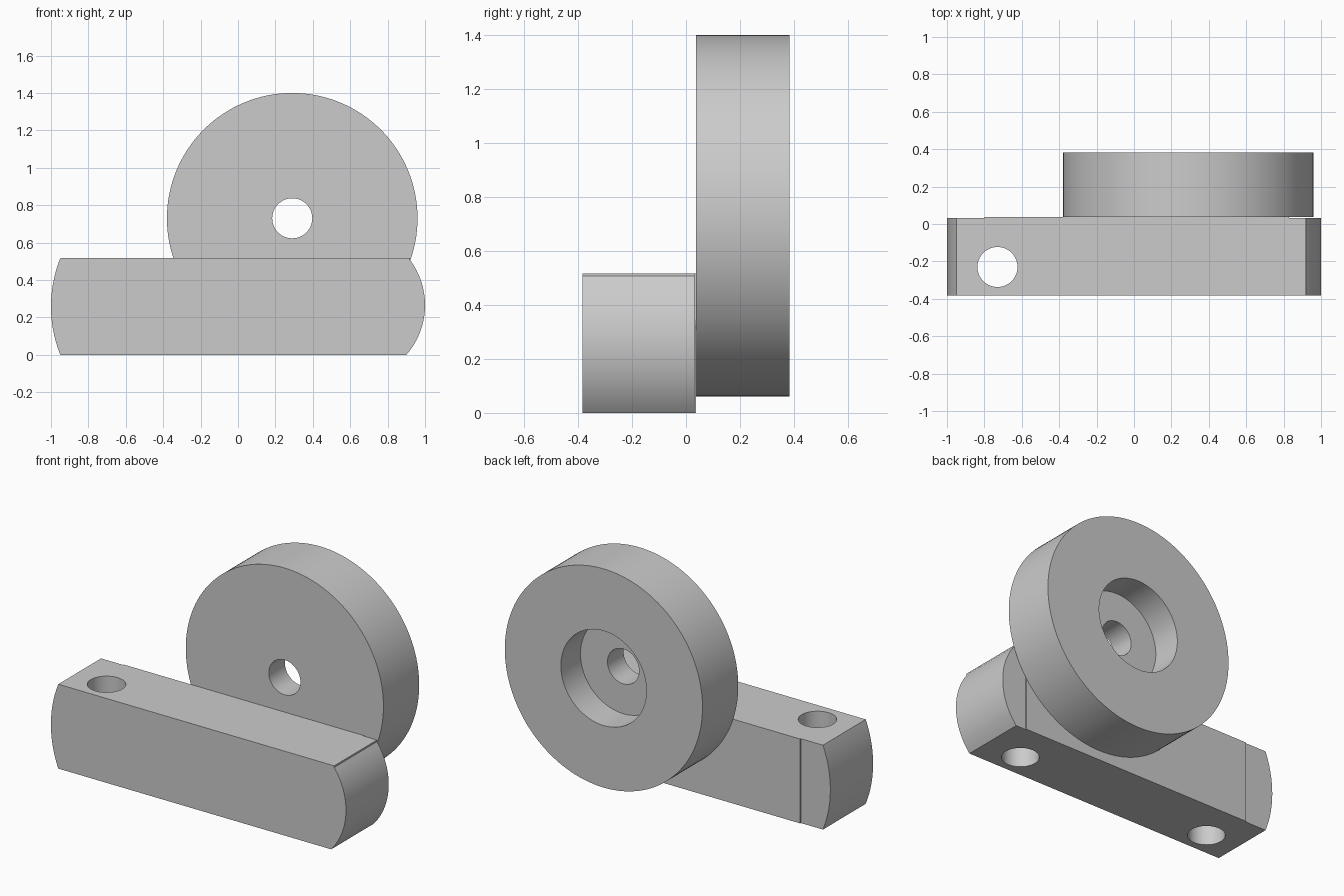
import bpy
import bmesh
import math
from mathutils import Matrix, Vector

if "Cube" in bpy.data.objects:
    bpy.data.objects.remove(bpy.data.objects["Cube"], do_unlink=True)

grey = bpy.data.materials.new("light_grey")
grey.use_nodes = True
grey.diffuse_color = (0.6, 0.6, 0.6, 1)
grey.node_tree.nodes["Principled BSDF"].inputs["Base Color"].default_value = (0.6, 0.6, 0.6, 1)


def make_object(name, bm):
    bmesh.ops.recalc_face_normals(bm, faces=bm.faces)
    mesh = bpy.data.meshes.new(name)
    bm.to_mesh(mesh)
    bm.free()
    mesh.materials.append(grey)
    obj = bpy.data.objects.new(name, mesh)
    bpy.context.collection.objects.link(obj)
    return obj


def smooth(obj):
    bpy.ops.object.select_all(action='DESELECT')
    obj.select_set(True)
    bpy.context.view_layer.objects.active = obj
    bpy.ops.object.shade_smooth_by_angle(angle=math.radians(30))


def extrude_profile(name, points, y0, y1):
    """Extrude an (x, z) outline along y."""
    bm = bmesh.new()
    face = bm.faces.new([bm.verts.new((x, y0, z)) for x, z in points])
    new = bmesh.ops.extrude_face_region(bm, geom=[face])["geom"]
    verts = [v for v in new if isinstance(v, bmesh.types.BMVert)]
    bmesh.ops.translate(bm, verts=verts, vec=(0, y1 - y0, 0))
    return make_object(name, bm)


def arc(a, b, c, steps=24):
    """Points on the circle from a through b to c."""
    (ax, ay), (bx, by), (cx, cy) = a, b, c
    d = 2 * (ax * (by - cy) + bx * (cy - ay) + cx * (ay - by))
    sa, sb, sc = ax * ax + ay * ay, bx * bx + by * by, cx * cx + cy * cy
    ox = (sa * (by - cy) + sb * (cy - ay) + sc * (ay - by)) / d
    oy = (sa * (cx - bx) + sb * (ax - cx) + sc * (bx - ax)) / d
    start, end = Vector((ax - ox, ay - oy)), Vector((cx - ox, cy - oy))
    sweep = -start.angle_signed(end)
    t0 = math.atan2(start.y, start.x)
    r = start.length
    return [(ox + r * math.cos(t0 + sweep * i / steps),
             oy + r * math.sin(t0 + sweep * i / steps)) for i in range(steps + 1)]


def drill(target, x, y, z0, z1, radius):
    """Cut a vertical round hole."""
    bm = bmesh.new()
    bmesh.ops.create_cone(bm, cap_ends=True, segments=64, radius1=radius, radius2=radius,
                          depth=z1 - z0, matrix=Matrix.Translation((x, y, (z0 + z1) / 2)))
    cutter = make_object("hole_cutter", bm)
    cutter.hide_render = True
    mod = target.modifiers.new("hole", 'BOOLEAN')
    mod.operation = 'DIFFERENCE'
    mod.solver = 'EXACT'
    mod.object = cutter
    bpy.context.view_layer.objects.active = target
    bpy.ops.object.modifier_apply(modifier=mod.name)
    bpy.data.objects.remove(cutter, do_unlink=True)


# Base bar with rounded ends
FRONT, BACK, TOP = -0.383, 0.031, 0.517
left_end = arc((0.9, 0), (1, 0.265), (0.92, 0.507))
right_end = arc((-0.95, TOP), (-1, 0.26), (-0.95, 0))
bar = extrude_profile("base_bar", left_end + [(0.92, TOP)] + right_end, FRONT, BACK)

# Through hole at one end, blind hole underneath at the other
drill(bar, -0.73, -0.23, -0.1, 0.7, 0.107)
drill(bar, 0.65, -0.23, -0.1, 0.4, 0.107)
smooth(bar)

# Thin raised pad on the back of the bar
PAD = 0.037
extrude_profile("back_pad", [(-0.8, 0), (0.83, 0), (0.83, TOP), (-0.8, TOP)], BACK, PAD)

# Wheel with a bore and a counterbore in its back, lathed about y
REAR, FLOOR = 0.383, 0.193
section = [(0.107, PAD), (0.67, PAD), (0.67, REAR), (0.29, REAR), (0.29, FLOOR), (0.107, FLOOR)]
centre = Vector((0.29, 0, 0.73))
bm = bmesh.new()
verts = [bm.verts.new(centre + Vector((r, y, 0))) for r, y in section]
edges = [bm.edges.new((verts[i - 1], verts[i])) for i in range(len(verts))]
bmesh.ops.spin(bm, geom=verts + edges, cent=centre, axis=(0, 1, 0),
               angle=math.tau, steps=128, use_merge=True)
bmesh.ops.remove_doubles(bm, verts=bm.verts, dist=0.0001)
wheel = make_object("wheel", bm)
smooth(wheel)
